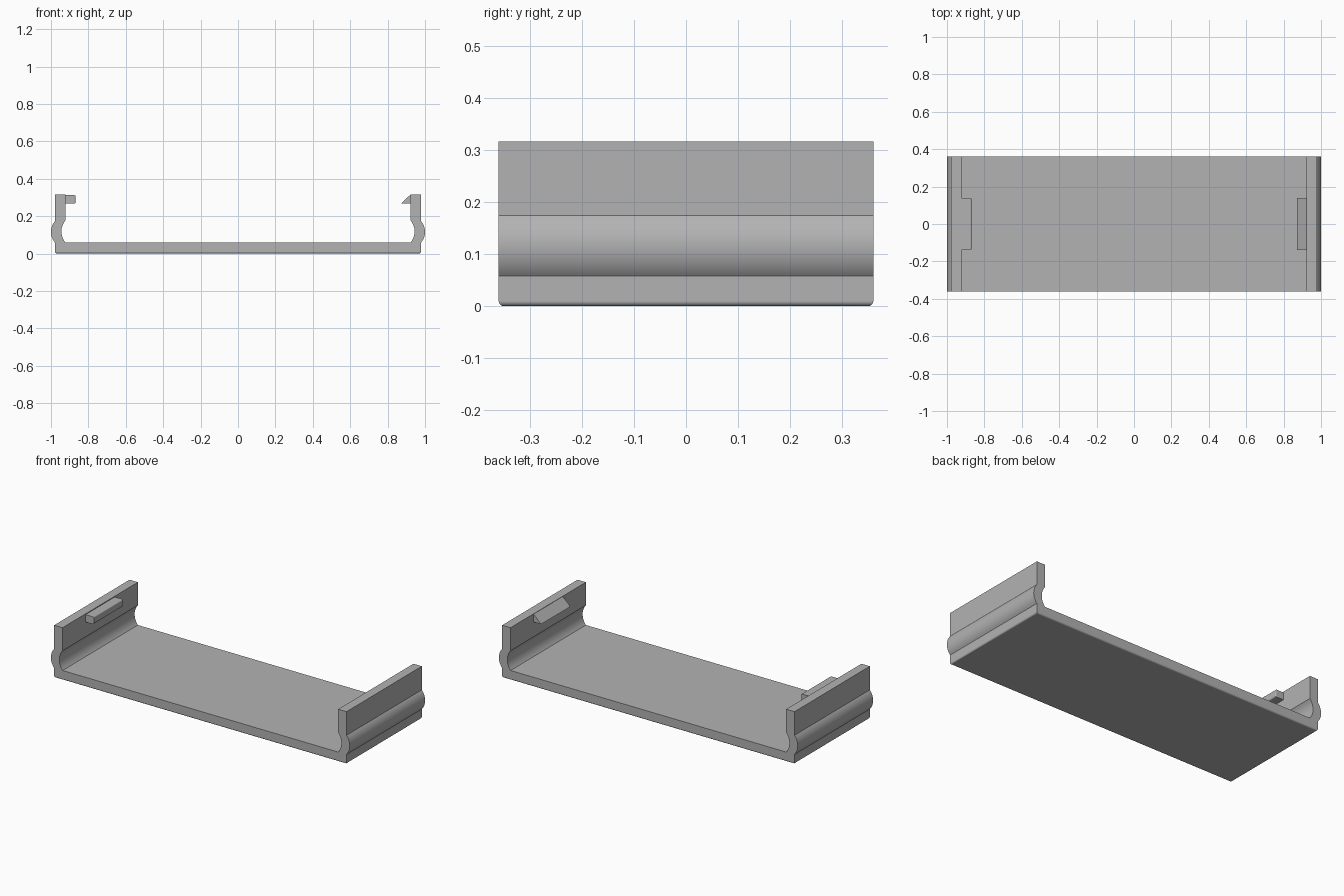
import bpy, bmesh, math

cube = bpy.data.objects.get("Cube")
if cube:
    bpy.data.objects.remove(cube, do_unlink=True)

HALF_DEPTH = 0.36      # tray half depth along y
WALL_OUT, WALL_IN = 0.978, 0.922
FLOOR, TOP = 0.058, 0.317
GROOVE_TOP, BULGE = 0.174, 0.022

grey = bpy.data.materials.new("plain grey")
grey.use_nodes = True
colour = (0.45, 0.45, 0.45, 1)
grey.diffuse_color = colour
grey.node_tree.nodes["Principled BSDF"].inputs["Base Color"].default_value = colour


def arc(x, z0, z1, sag, steps=16):
    """Circular bulge toward +x between two heights."""
    half = (z1 - z0) / 2
    r = (half * half + sag * sag) / (2 * sag)
    a = math.asin(half / r)
    angles = [-a + 2 * a * i / steps for i in range(steps + 1)]
    return [(x + sag - r + r * math.cos(t), (z0 + z1) / 2 + r * math.sin(t))
            for t in angles]


def extrude_profile(name, points, half_depth, round_edge=None, radius=0.01):
    """Extrude an (x, z) profile along y and round the chosen edges."""
    bm = bmesh.new()
    face = bm.faces.new([bm.verts.new((x, -half_depth, z)) for x, z in points])
    new = bmesh.ops.extrude_face_region(bm, geom=[face])["geom"]
    for v in new:
        if isinstance(v, bmesh.types.BMVert):
            v.co.y = half_depth
    bmesh.ops.recalc_face_normals(bm, faces=bm.faces)
    if round_edge:
        edges = [e for e in bm.edges if round_edge(e)]
        bmesh.ops.bevel(bm, geom=edges, offset=radius, segments=5,
                        profile=0.5, affect='EDGES')
    mesh = bpy.data.meshes.new(name)
    bm.to_mesh(mesh)
    bm.free()
    mesh.materials.append(grey)
    obj = bpy.data.objects.new(name, mesh)
    bpy.context.collection.objects.link(obj)
    bpy.ops.object.select_all(action='DESELECT')
    obj.select_set(True)
    bpy.context.view_layer.objects.active = obj
    bpy.ops.object.shade_smooth_by_angle(angle=math.radians(30))
    weighted = obj.modifiers.new("even shading", 'WEIGHTED_NORMAL')
    weighted.keep_sharp = True
    return obj


# Tray: floor and two bulged walls as one mirrored profile
right_half = [(WALL_OUT, 0)]
right_half += arc(WALL_OUT, FLOOR, GROOVE_TOP, BULGE)
right_half += [(WALL_OUT, TOP), (WALL_IN, TOP)]
right_half += reversed(arc(WALL_IN, FLOOR, GROOVE_TOP + 0.004, BULGE))
left_half = [(-x, z) for x, z in reversed(right_half)]
extrude_profile("tray", right_half + left_half, HALF_DEPTH,
                lambda e: all(v.co.z < 0.001 for v in e.verts))

# Rounded catch on the -x wall
TIP = -0.868
extrude_profile("rounded_catch",
                [(-0.93, 0.267), (TIP, 0.267), (TIP, 0.312), (-0.93, 0.312)],
                0.14, lambda e: all(abs(v.co.x - TIP) < 0.001 for v in e.verts),
                0.008)

# Wedge catch on the +x wall
extrude_profile("wedge_catch",
                [(0.93, 0.267), (0.872, 0.267), (WALL_IN, TOP - 0.002), (0.93, TOP - 0.002)],
                0.14)
